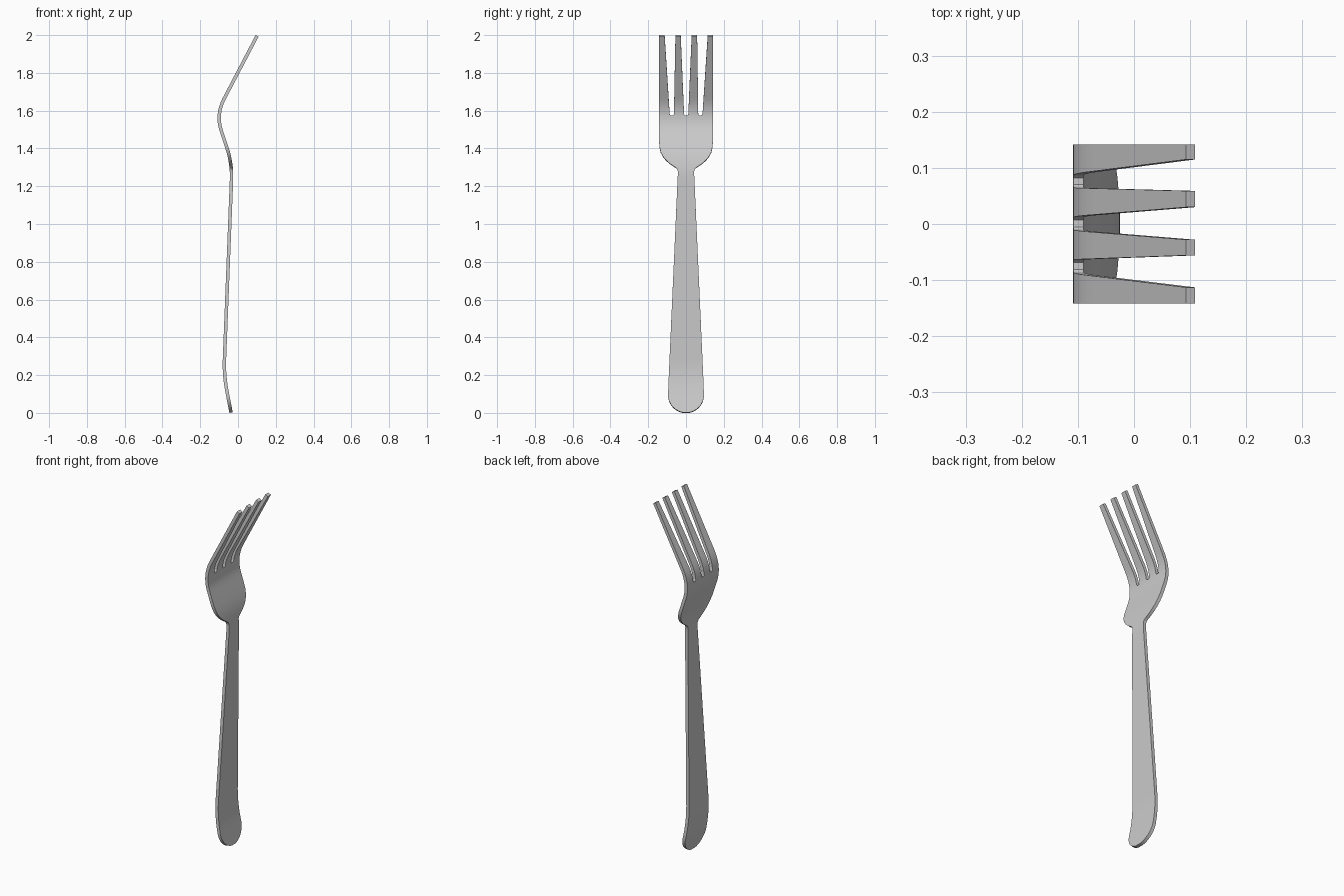
import bpy, bmesh, math

cube = bpy.data.objects.get("Cube")
if cube:
    bpy.data.objects.remove(cube, do_unlink=True)

steel = bpy.data.materials.new("brushed_steel")
steel.use_nodes = True
COLOR = (0.6, 0.6, 0.6, 1)
steel.diffuse_color = COLOR
steel.node_tree.nodes["Principled BSDF"].inputs["Base Color"].default_value = COLOR

THICKNESS = 0.018
TIP = 1.996
GAP = 1.575      # height where the gaps between tines begin
BULB = 0.095     # radius of the rounded handle end

# Side profile (height, x) and half-width outline (height, half width)
PROFILE = [(-0.2, 0.002), (0.2, -0.075), (1.32, -0.031), (1.58, -0.117), (2.2, 0.208)]
OUTLINE = [(BULB, BULB), (0.2, 0.091), (1.27, 0.043), (1.285, 0.044), (1.295, 0.05),
           (1.305, 0.065), (1.317, 0.083), (1.335, 0.104), (1.355, 0.121),
           (1.38, 0.134), (1.41, 0.141), (1.44, 0.142), (2, 0.142)]
# Tine edges across the width, at the gap bottoms and at the tips
BASE = [-0.142, -0.086, -0.064, -0.010, 0.012, 0.065, 0.087, 0.142]
TIPS = [-0.142, -0.113, -0.056, -0.028, 0.030, 0.059, 0.115, 0.142]


def lerp_table(table, z):
    for (z0, v0), (z1, v1) in zip(table, table[1:]):
        if z <= z1:
            return v0 + (v1 - v0) * (z - z0) / (z1 - z0)
    return table[-1][1]


def bend(z, window=0.08, n=16):
    """Side profile with its corners rounded by averaging."""
    return sum(lerp_table(PROFILE, z + window * (2 * i / n - 1)) for i in range(n + 1)) / (n + 1)


def half_width(z):
    if z < BULB:
        return math.sqrt(max(BULB ** 2 - (BULB - z) ** 2, 0.0001))
    return lerp_table(OUTLINE, z)


def row_edges(z):
    """Eight positions across the width at one height."""
    if z < GAP:
        return [y / BASE[-1] * half_width(z) for y in BASE]
    t = (z - GAP) / (TIP - GAP)
    row = [a + (b - a) * t for a, b in zip(BASE, TIPS)]
    # Narrow each gap near its bottom to round the corners
    inset = 0.005 * max(0, 1 - (z - GAP) / 0.008) ** 2
    for i in range(1, 7):
        row[i] += inset if i % 2 else -inset
    return row


# Heights: rounded end, handle, neck and bowl, bend, tines
heights = [0.0015] + [BULB * (1 - math.cos(math.pi / 2 * i / 10)) for i in range(2, 10)]
heights += [z for z, w in OUTLINE[:-1]]
heights += [0.12 + 0.02 * i for i in range(4)] + [0.22 + 0.02 * i for i in range(4)]
heights += [0.5, 0.8, 1.1, 1.2, 1.24]
heights += [1.46 + 0.02 * i for i in range(6)] + [GAP, GAP + 0.004, GAP + 0.008]
heights += [1.6 + 0.02 * i for i in range(5)] + [1.8, TIP]
heights.sort()

# Sheet of quads bent along the profile, with open gaps between the tines
bm = bmesh.new()
rows = [[bm.verts.new((bend(z), y, z)) for y in row_edges(z)] for z in heights]
for z, low, high in zip(heights, rows, rows[1:]):
    for i in range(7):
        if z < GAP or i % 2 == 0:
            bm.faces.new((low[i], low[i + 1], high[i + 1], high[i]))
mesh = bpy.data.meshes.new("fork")
bm.to_mesh(mesh)
bm.free()
mesh.materials.append(steel)
fork = bpy.data.objects.new("fork", mesh)
bpy.context.collection.objects.link(fork)

# Give the sheet its thickness
solid = fork.modifiers.new("thickness", 'SOLIDIFY')
solid.thickness = THICKNESS
solid.offset = 0
solid.use_even_offset = True

bpy.context.view_layer.objects.active = fork
fork.select_set(True)
bpy.ops.object.modifier_apply(modifier=solid.name)
bpy.ops.object.shade_smooth_by_angle(angle=math.radians(35))
